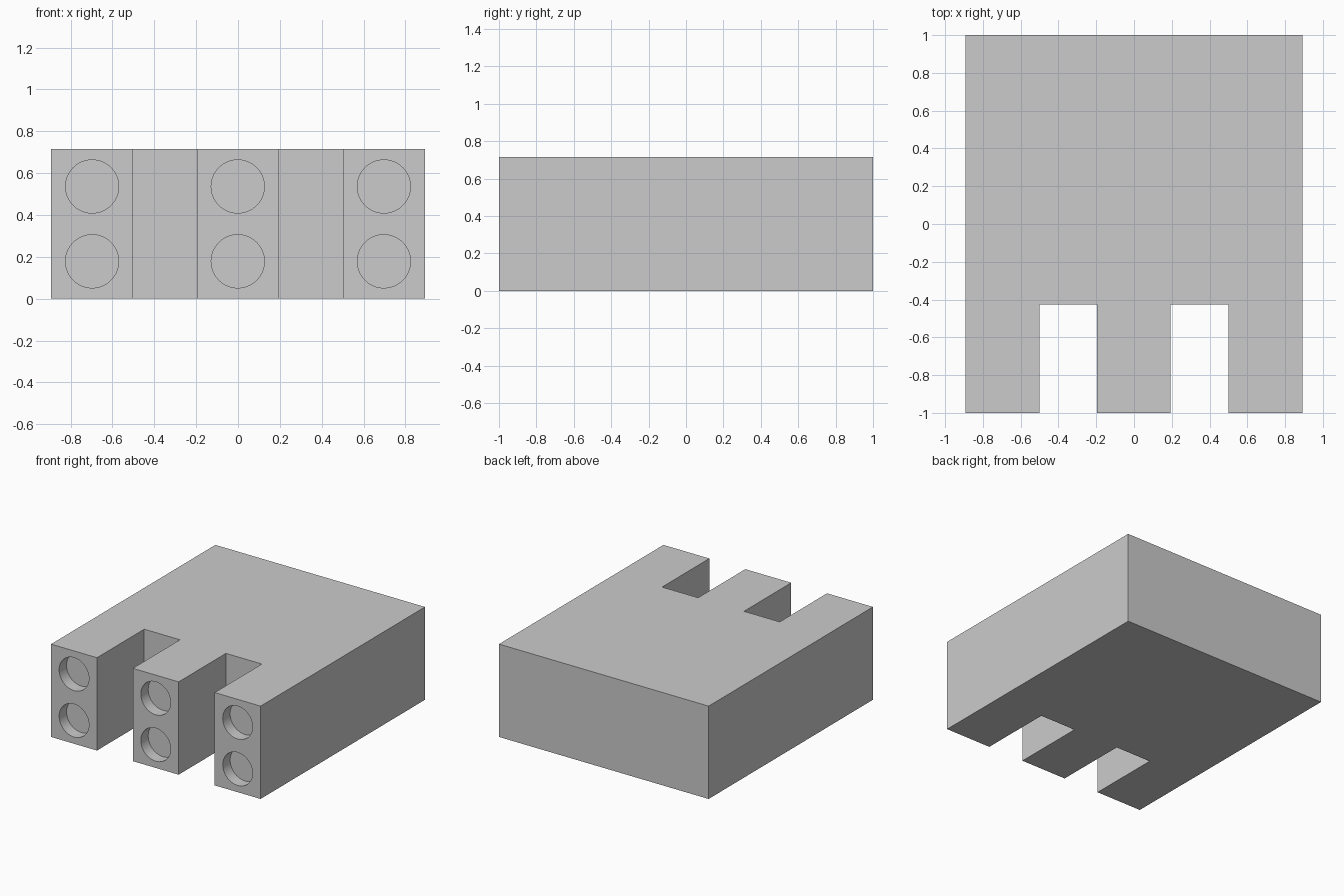
import bpy
from math import radians

if "Cube" in bpy.data.objects:
    bpy.data.objects.remove(bpy.data.objects["Cube"])

HEIGHT = 0.715
HALF_W = 0.893
NOTCH_Y = -0.425
ARM_W = 0.391
HOLE_R = 0.127
HOLE_DEPTH = 0.09


def box(name, x0, x1, y0, y1, z0, z1):
    bpy.ops.mesh.primitive_cube_add(
        size=1, location=((x0 + x1) / 2, (y0 + y1) / 2, (z0 + z1) / 2))
    ob = bpy.context.object
    ob.name = name
    ob.scale = (x1 - x0, y1 - y0, z1 - z0)
    bpy.ops.object.transform_apply(location=False, rotation=False, scale=True)
    return ob


def bore(ob, x, z):
    # Blind round hole drilled into the front face
    bpy.ops.mesh.primitive_cylinder_add(
        vertices=64, radius=HOLE_R, depth=2 * HOLE_DEPTH,
        location=(x, -1, z), rotation=(radians(90), 0, 0))
    cutter = bpy.context.object
    cutter.hide_render = True
    mod = ob.modifiers.new("hole", 'BOOLEAN')
    mod.operation = 'DIFFERENCE'
    mod.solver = 'EXACT'
    mod.object = cutter
    bpy.context.view_layer.objects.active = ob
    bpy.ops.object.modifier_apply(modifier=mod.name)
    bpy.data.objects.remove(cutter)


# Main block
box("main_block", -HALF_W, HALF_W, NOTCH_Y, 1, 0, HEIGHT)

# Three front prongs, each with two stacked holes
for name, x in (("left", -0.697), ("middle", -0.001), ("right", 0.697)):
    prong = box(name + "_prong", x - ARM_W / 2, x + ARM_W / 2, -1, NOTCH_Y, 0, HEIGHT)
    for z in (HEIGHT * 0.25, HEIGHT * 0.75):
        bore(prong, x, z)
    bpy.ops.object.select_all(action='DESELECT')
    prong.select_set(True)
    bpy.context.view_layer.objects.active = prong
    bpy.ops.object.shade_smooth_by_angle(angle=radians(30))
